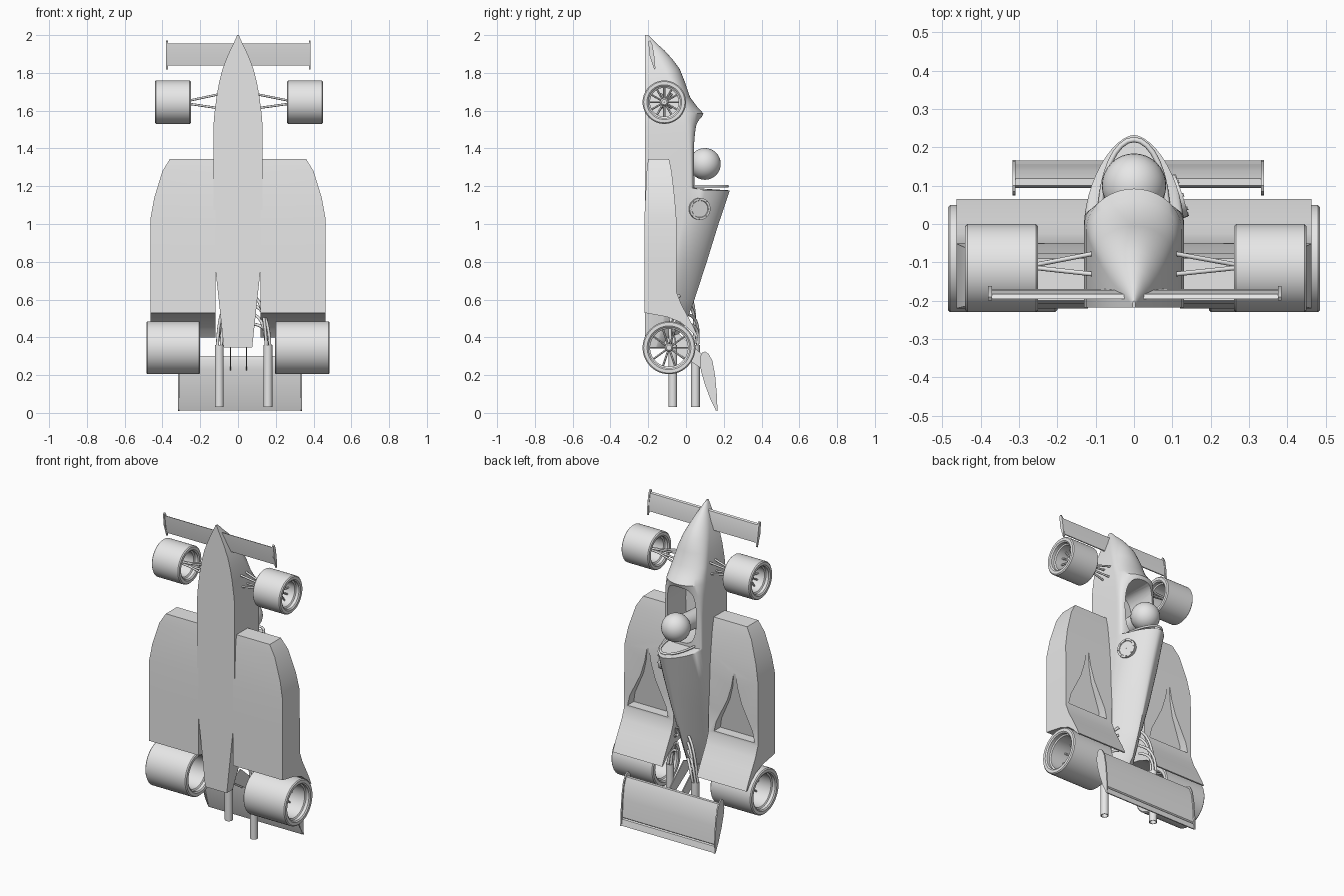
import bpy, bmesh, math
from mathutils import Vector

if "Cube" in bpy.data.objects:
    bpy.data.objects.remove(bpy.data.objects["Cube"])

grey = bpy.data.materials.new("plain grey")
grey.diffuse_color = (0.8, 0.8, 0.8, 1)
grey.use_nodes = True
grey.node_tree.nodes["Principled BSDF"].inputs["Base Color"].default_value = grey.diffuse_color


def loft(name, rings, caps=True, closed=False, angle=30):
    """Skin a list of equal-length point rings."""
    bm = bmesh.new()
    vs = [[bm.verts.new(p) for p in r] for r in rings]
    n = len(vs[0])
    pairs = list(zip(vs, vs[1:])) + ([(vs[-1], vs[0])] if closed else [])
    for a, b in pairs:
        for i in range(n):
            j = (i + 1) % n
            bm.faces.new((a[i], a[j], b[j], b[i]))
    if caps and not closed:
        bm.faces.new(vs[0][::-1])
        bm.faces.new(vs[-1])
    bmesh.ops.recalc_face_normals(bm, faces=bm.faces)
    me = bpy.data.meshes.new(name)
    bm.to_mesh(me)
    bm.free()
    me.materials.append(grey)
    ob = bpy.data.objects.new(name, me)
    bpy.context.collection.objects.link(ob)
    smooth(ob, angle)
    return ob


def smooth(ob, angle=30):
    bpy.ops.object.select_all(action='DESELECT')
    ob.select_set(True)
    bpy.context.view_layer.objects.active = ob
    bpy.ops.object.shade_smooth_by_angle(angle=math.radians(angle))


def cut(ob, cutter):
    m = ob.modifiers.new("cut", 'BOOLEAN')
    m.operation, m.solver, m.object = 'DIFFERENCE', 'EXACT', cutter
    bpy.context.view_layer.objects.active = ob
    bpy.ops.object.modifier_apply(modifier=m.name)
    bpy.data.objects.remove(cutter)
    smooth(ob)


def lathe(name, prof, loc, axis, seg=32):
    """Spin a closed (radius, offset) profile around an axis."""
    q = Vector(axis).to_track_quat('Z', 'Y')
    rings = []
    for k in range(seg):
        a = 2 * math.pi * k / seg
        rings.append([Vector(loc) + q @ Vector((r * math.cos(a), r * math.sin(a), h)) for r, h in prof])
    return loft(name, rings, closed=True)


def tube(name, pts, r, seg=8):
    """Round bar along a path."""
    pts = [Vector(p) for p in pts]
    rings = []
    for i, p in enumerate(pts):
        d = pts[min(i + 1, len(pts) - 1)] - pts[max(i - 1, 0)]
        q = d.to_track_quat('Z', 'Y')
        rings.append([p + q @ Vector((r * math.cos(2 * math.pi * k / seg), r * math.sin(2 * math.pi * k / seg), 0))
                      for k in range(seg)])
    return loft(name, rings, angle=50)


def sweep_x(name, prof, x0, x1):
    """Extrude a (y, z) profile along x."""
    return loft(name, [[(x, y, z) for y, z in prof] for x in (x0, x1)])


def bez(a, b, c, n=8):
    a, b, c = Vector(a), Vector(b), Vector(c)
    return [a * (1 - t) ** 2 + b * 2 * t * (1 - t) + c * t * t for t in (i / n for i in range(n + 1))]


# Main body: flat floor, upright sides, arched top (z, half width, shoulder, top, roundness)
FLOOR = -0.218
SECTIONS = [(2.0, .004, -.212, -.2, 2), (1.96, .022, -.19, -.16, 2), (1.92, .042, -.17, -.115, 2),
            (1.87, .063, -.145, -.07, 2), (1.82, .082, -.115, -.033, 2), (1.75, .1, -.08, -.005, 2),
            (1.67, .114, -.05, .022, 2), (1.62, .12, -.03, .06, 2), (1.585, .125, -.02, .092, 2),
            (1.52, .13, -.01, .062, 2.8), (1.4, .13, 0, .046, 4), (1.19, .13, 0, .046, 4),
            (1.178, .13, 0, .232, 1.7), (1.0, .13, -.02, .172, 1.6), (.8, .124, -.06, .11, 1.4),
            (.6, .102, -.1, .045, 1.25), (.45, .086, -.13, -.01, 1.2), (.345, .075, -.16, -.1, 1.2)]


def section(z, w, s, t, n, count=24):
    pts = [(w, FLOOR, z)]
    for i in range(count + 1):
        a = math.pi * i / count
        c, v = math.cos(a), math.sin(a)
        pts.append((math.copysign(abs(c) ** (2 / n), c) * w, s + (t - s) * max(v, 0) ** (2 / n), z))
    return pts + [(-w, FLOOR, z)]


body = loft("body", [section(*s) for s in SECTIONS])

# Cockpit opening
hole = []
for y in (-.14, .3):
    ring = []
    for i in range(32):
        a = 2 * math.pi * i / 32
        c, v = math.cos(a), math.sin(a)
        ring.append((.1 * math.copysign(abs(c) ** .6, c), y, 1.385 + .18 * math.copysign(abs(v) ** .7, v)))
    hole.append(ring)
cut(body, loft("cockpit_cutter", hole))

# Driver helmet and shoulders
bpy.ops.mesh.primitive_uv_sphere_add(segments=32, ring_count=16, radius=.084, location=(0, .1, 1.318))
helmet = bpy.context.object
helmet.name = "helmet"
helmet.data.materials.append(grey)
smooth(helmet, 40)
tube("neck", [(0, -.14, 1.3), (0, .06, 1.315)], .055, 16)

# Roll hoop in front of the engine cover
tube("roll_hoop", [(.088 * math.cos(math.pi * i / 16), .02 + .2 * math.sin(math.pi * i / 16), 1.2)
                   for i in range(17)], .007)

# Fuel cap with bolts on the right of the cover
CAP, CN = Vector((.115, .072, 1.08)), Vector((1, .33, -.07)).normalized()
lathe("fuel_cap", [(.001, -.012), (.058, -.012), (.058, .008), (.046, .008), (.044, .004), (.001, .004)], CAP, CN)
cq = CN.to_track_quat('Z', 'Y')
for i in range(8):
    a = math.pi * i / 4
    p = CAP + cq @ Vector((.052 * math.cos(a), .052 * math.sin(a), 0))
    tube("cap_bolt", [p, p + CN * .012], .005, 6)

# Side pods with ramp over the rear wheels (outer x, floor y, floor z, top y, top z)
POD = [(.36, -.2, 1.345, -.09, 1.345), (.4, -.208, 1.28, -.076, 1.28), (.443, -.215, 1.14, -.06, 1.14),
       (.463, -.22, 1.03, -.051, 1.03), (.463, -.22, .8, -.05, .8), (.463, -.22, .53, -.05, .64),
       (.463, -.1, .508, -.025, .575), (.463, -.03, .48, .01, .51), (.463, .02, .44, .042, .45),
       (.463, .055, .4, .065, .4)]
DUCT = [(1.06, .004), (.96, .022), (.87, .05), (.79, .09), (.72, .125), (.655, .14)]
for side, s in (("right", 1), ("left", -1)):
    pod = loft(side + "_side_pod", [[(s * .12, yb, zb), (s * x, yb, zb), (s * x, yt, zt), (s * .12, yt, zt)]
                                    for x, yb, zb, yt, zt in POD])
    rings = []
    for z, h in DUCT:
        d = -.051 - .06 * (1.06 - z) / .4
        rings.append([(s * .3 - h, d, z), (s * .3 + h, d, z), (s * .3 + h, .05, z), (s * .3 - h, .05, z)])
    cut(pod, loft("duct_cutter", rings))


# Wheels: tyre with hollow rim, hub and spokes
def wheel(name, x0, x1, y, z, r, ri, spokes):
    s = 1 if x1 > 0 else -1
    w, b = abs(x1 - x0), .006
    mid = w * .55
    lathe(name + "_tyre", [(ri, b), (ri + .008, 0), (r - b, 0), (r, b), (r, w - b), (r - b, w), (ri + .008, w),
                           (ri, w - b), (ri, w - .025), (ri - .008, w - .03), (ri - .008, .03), (ri, .025)],
          (x0, y, z), (s, 0, 0), 48)
    lathe(name + "_hub", [(.001, mid - .03), (.022, mid - .03), (.022, mid + .015), (.014, mid + .025),
                          (.001, mid + .025)], (x0, y, z), (s, 0, 0), 16)
    for i in range(spokes):
        a = 2 * math.pi * i / spokes
        c, v = math.cos(a), math.sin(a)
        tube(name + "_spoke", [(x0 + s * mid, y + .018 * c, z + .018 * v),
                               (x0 + s * (mid + .012), y + (ri - .004) * c, z + (ri - .004) * v)], .0055, 6)


wheel("right_front_wheel", .26, .45, -.115, 1.645, .115, .084, 12)
wheel("left_front_wheel", -.25, -.44, -.115, 1.645, .115, .084, 12)
wheel("right_rear_wheel", .195, .485, -.09, .345, .14, .108, 10)
wheel("left_rear_wheel", -.2, -.485, -.09, .345, .14, .108, 10)

# Front suspension arms
for s in (1, -1):
    for yi, yo in ((-.075, -.105), (-.132, -.115)):
        for zi, zo in ((1.688, 1.655), (1.612, 1.635)):
            tube("front_arm", [(s * .095, yi, zi), (s * .255 + .005, yo, zo), (s * .36, yo, 1.645)], .006)

# Front wing and end plates
sweep_x("front_wing", [(-.195, 1.955), (-.183, 1.95), (-.172, 1.9), (-.17, 1.842), (-.175, 1.84), (-.188, 1.9)],
        -.375, .385)
FIN = [(-.2, 1.965), (-.19, 1.972), (-.178, 1.95), (-.168, 1.89), (-.162, 1.825), (-.168, 1.818), (-.192, 1.89)]
for x in (-.375, .38):
    sweep_x("front_end_plate", FIN, x - .005, x + .005)

# Rear wing, end plates and supports
sweep_x("rear_wing", [(.1, .3), (.118, .3), (.138, .25), (.149, .17), (.156, .062), (.15, .056), (.157, .05),
                      (.165, .012), (.158, .012), (.143, .05), (.12, .13), (.098, .23), (.094, .28)], -.31, .332)
PLATE = [(.085, .318), (.1, .325), (.12, .312), (.14, .275), (.154, .2), (.163, .1), (.167, .01), (.158, .014),
         (.13, .07), (.1, .15), (.08, .22), (.074, .26), (.076, .3)]
for x in (-.313, .335):
    sweep_x("rear_end_plate", PLATE, x - .004, x + .004)
for x in (-.04, .045):
    sweep_x("wing_support", [(-.14, .38), (-.04, .42), (.12, .28), (.12, .21)], x - .003, x + .003)

# Exhaust pipes with bent manifold runners
for s in (1, -1):
    x, y = .03 + s * .129, -.01 - s * .06
    lathe("exhaust_pipe", [(.023, 0), (.023, .33), (.018, .33), (.018, 0)], (x, y, .03), (0, 0, 1), 20)
    for i in range(4):
        dx, dy = .01 * (-1) ** i, .01 * (1 if i < 2 else -1)
        end = (x - s * .075, y + s * .035, .47 + .05 * i)
        tube("manifold_runner", bez((x + dx, y + dy, .35), (x + dx - s * .005, y + dy - s * .02, .46 + .04 * i), end),
             .008)
